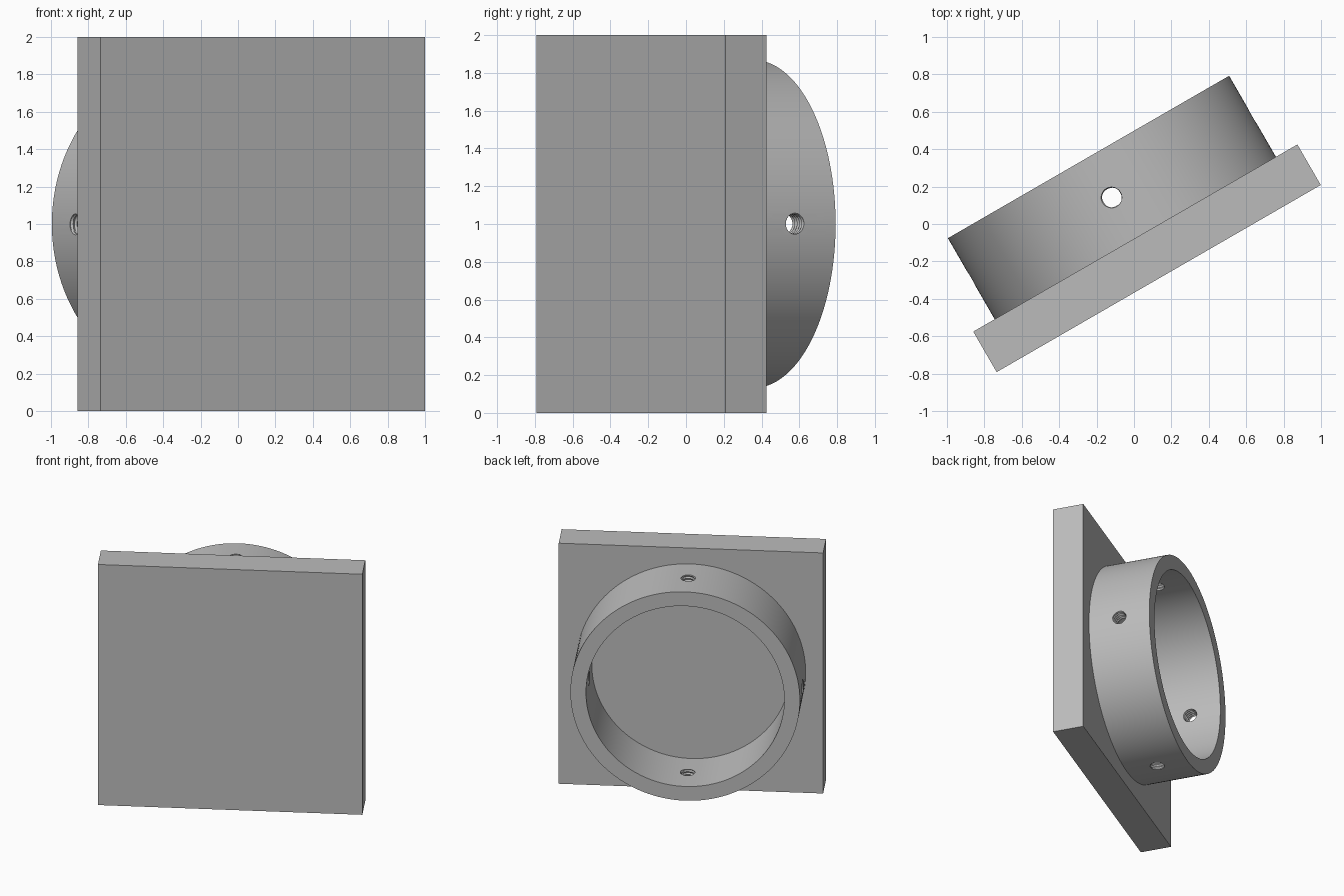
import bpy, bmesh
from math import cos, sin, pi, radians
from mathutils import Matrix

cube = bpy.data.objects.get("Cube")
if cube:
    bpy.data.objects.remove(cube)

OUTER, INNER, DEPTH, THICK = 0.868, 0.75, 0.5, 0.25
PLACE = Matrix.Translation((0.007, -0.075, 1)) @ Matrix.Rotation(radians(30), 4, 'Z')

grey = bpy.data.materials.new("plain grey")
grey.use_nodes = True
colour = (0.5, 0.5, 0.5, 1)
grey.diffuse_color = colour
grey.node_tree.nodes["Principled BSDF"].inputs["Base Color"].default_value = colour


def make_object(name, bm):
    bmesh.ops.recalc_face_normals(bm, faces=bm.faces)
    mesh = bpy.data.meshes.new(name)
    bm.to_mesh(mesh)
    bm.free()
    mesh.materials.append(grey)
    obj = bpy.data.objects.new(name, mesh)
    bpy.context.collection.objects.link(obj)
    obj.matrix_world = PLACE
    return obj


def skin(bm, rows, wrap_rows=False):
    """Join closed loops of vertices with quads."""
    count = len(rows[0])
    for i in range(len(rows) - (0 if wrap_rows else 1)):
        a, b = rows[i], rows[(i + 1) % len(rows)]
        for j in range(count):
            k = (j + 1) % count
            bm.faces.new((a[j], a[k], b[k], b[j]))


def thread_cutter(turn):
    """Helical screw-thread plug pointing outwards through the ring wall."""
    bm = bmesh.new()
    segs, per_turn, pitch, turns = 32, 4, 0.024, 9
    start = (OUTER + INNER) / 2 - pitch * turns / 2
    frame = Matrix.Rotation(turn, 4, 'Y') @ Matrix.Translation((0, DEPTH / 2, 0))
    rows = []
    for i in range(turns * per_turn + 1):
        row = []
        for j in range(segs):
            phase = (i / per_turn - j / segs) % 1
            r = 0.051 + 0.009 * (1 - abs(2 * phase - 1))
            t = 2 * pi * j / segs
            v = bm.verts.new((r * cos(t), r * sin(t), start + pitch * i / per_turn))
            v.co = frame @ v.co
            row.append(v)
        rows.append(row)
    skin(bm, rows)
    bm.faces.new(rows[0])
    bm.faces.new(rows[-1])
    cutter = make_object("thread_cutter", bm)
    cutter.hide_render = True
    return cutter


# Square base plate
bm = bmesh.new()
bmesh.ops.create_cube(bm, size=1)
bmesh.ops.scale(bm, verts=bm.verts, vec=(2, THICK, 2))
bmesh.ops.translate(bm, verts=bm.verts, vec=(0, -THICK / 2, 0))
make_object("base_plate", bm)

# Round collar standing on the back of the plate
bm = bmesh.new()
SIDES = 144
rows = [[bm.verts.new((r * cos(2 * pi * (j + 0.5) / SIDES), y,
                       r * sin(2 * pi * (j + 0.5) / SIDES))) for j in range(SIDES)]
        for r, y in ((OUTER, 0), (OUTER, DEPTH), (INNER, DEPTH), (INNER, 0))]
skin(bm, rows, wrap_rows=True)
collar = make_object("collar_ring", bm)

# Four threaded screw holes, cut through the collar
cutters = [thread_cutter(n * pi / 2) for n in range(4)]
for cutter in cutters:
    mod = collar.modifiers.new("screw_hole", 'BOOLEAN')
    mod.operation = 'DIFFERENCE'
    mod.solver = 'EXACT'
    mod.object = cutter
bpy.context.view_layer.update()
graph = bpy.context.evaluated_depsgraph_get()
cut_mesh = bpy.data.meshes.new_from_object(collar.evaluated_get(graph))
collar.modifiers.clear()
collar.data = cut_mesh
for cutter in cutters:
    bpy.data.objects.remove(cutter)

# Smooth the round walls, keep the rims sharp
bpy.ops.object.select_all(action='DESELECT')
collar.select_set(True)
bpy.context.view_layer.objects.active = collar
bpy.ops.object.shade_smooth_by_angle(angle=radians(30))
